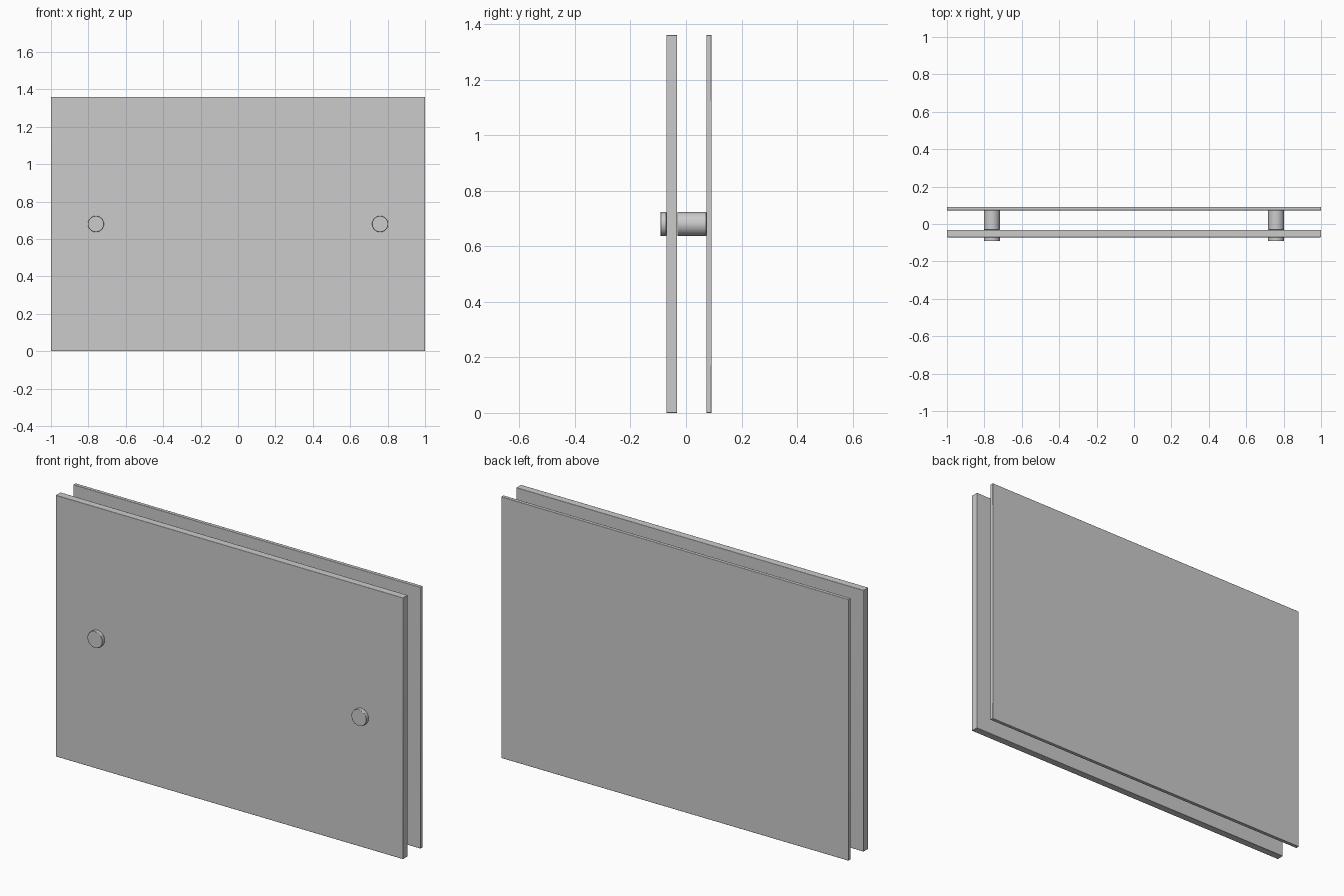
import bpy
from math import pi

if "Cube" in bpy.data.objects:
    bpy.data.objects.remove(bpy.data.objects["Cube"])

HEIGHT = 1.36


def finish(obj, name, bevel):
    obj.name = name
    mod = obj.modifiers.new("edge_bevel", "BEVEL")
    mod.width = bevel
    mod.segments = 2
    mod.limit_method = "ANGLE"
    mod.angle_limit = pi / 4
    bpy.ops.object.shade_smooth_by_angle(angle=pi / 6)


def panel(name, y0, y1):
    bpy.ops.mesh.primitive_cube_add(size=1, location=(0, (y0 + y1) / 2, HEIGHT / 2))
    obj = bpy.context.object
    obj.scale = (2, y1 - y0, HEIGHT)
    bpy.ops.object.transform_apply(location=False, rotation=False, scale=True)
    finish(obj, name, 0.002)


def peg(name, x, y0, y1, radius=0.043):
    bpy.ops.mesh.primitive_cylinder_add(
        vertices=48, radius=radius, depth=y1 - y0,
        location=(x, (y0 + y1) / 2, HEIGHT / 2), rotation=(pi / 2, 0, 0))
    finish(bpy.context.object, name, 0.002)


# Thick front sheet and thin backing sheet
panel("front_panel", -0.071, -0.032)
panel("back_panel", 0.073, 0.092)

# Standoff spacers between the sheets, with caps on the front
for side, x in (("left", -0.76), ("right", 0.76)):
    peg(side + "_spacer", x, -0.031, 0.073)
    peg(side + "_cap", x, -0.092, -0.071)
